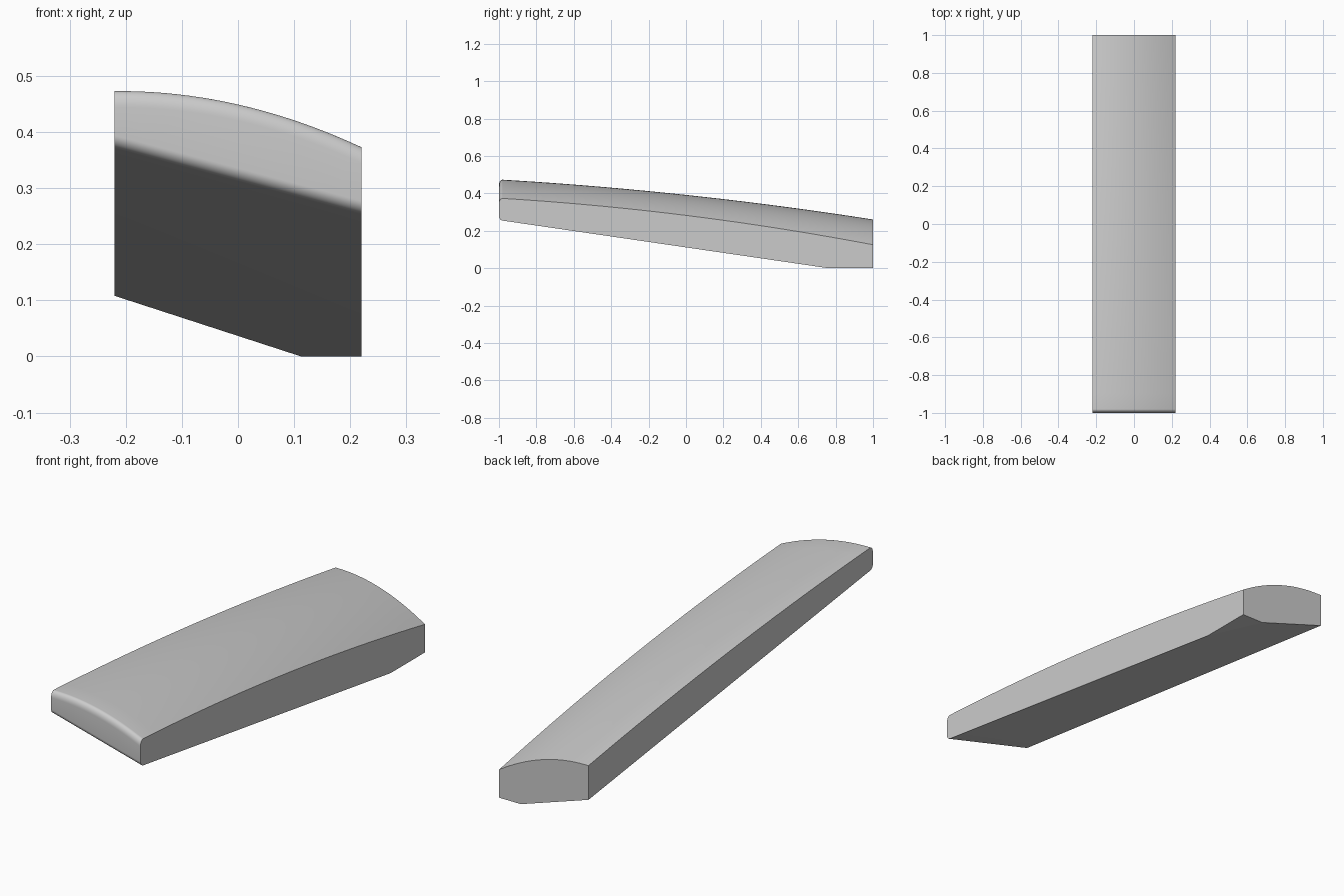
import bpy, bmesh, math

if "Cube" in bpy.data.objects:
    bpy.data.objects.remove(bpy.data.objects["Cube"])

HALF_W = 0.22
NX, NY, NF = 20, 24, 9   # steps across, along, and round the front edge


def bow(a, b, rise, t):
    """Straight run from a to b with a parabolic bulge."""
    return a + (b - a) * t + rise * 4 * t * (1 - t)


def top_z(s, t):
    left = bow(0.474, 0.26, 0.024, t)
    right = bow(0.374, 0.125, 0.0325, t)
    return bow(left, right, 0.026 + 0.01 * t, s)


def bottom_z(s, t):
    left = bow(0.374, 0.108, 0, t)
    right = bow(0.257, -0.035, 0, t)
    return bow(left, right, 0, s)


# Stations along the length: (y, top drop, bottom lift), rounded at the front
R_Y, R_TOP, R_BOT = 0.02, 0.03, 0.02
stations = []
for i in range(NF):
    a = math.pi / 2 * i / NF
    k = 1 - math.sin(a)
    stations.append((-1 + R_Y * (1 - math.cos(a)), R_TOP * k, R_BOT * k))
y0 = -1 + R_Y
stations += [(y0 + (1 - y0) * i / NY, 0, 0) for i in range(NY + 1)]

# Loft the cross-sections
bm = bmesh.new()
rings = []
for y, drop, lift in stations:
    t = (y + 1) / 2
    steps = [i / NX for i in range(NX + 1)]
    pts = [(s, top_z(s, t) - drop) for s in steps]
    pts += [(s, bottom_z(s, t) + lift) for s in reversed(steps)]
    rings.append([bm.verts.new(((2 * s - 1) * HALF_W, y, z)) for s, z in pts])

for r0, r1 in zip(rings, rings[1:]):
    for i in range(len(r0)):
        j = (i + 1) % len(r0)
        bm.faces.new((r0[i], r0[j], r1[j], r1[i]))
bm.faces.new(rings[0])
bm.faces.new(rings[-1])

# Flat cut where the underside meets the ground
cut = bmesh.ops.bisect_plane(
    bm, geom=bm.verts[:] + bm.edges[:] + bm.faces[:],
    plane_co=(0, 0, 0), plane_no=(0, 0, 1), clear_inner=True)
open_edges = [e for e in bm.edges if e.is_boundary]
bmesh.ops.holes_fill(bm, edges=open_edges, sides=0)
bmesh.ops.recalc_face_normals(bm, faces=bm.faces[:])

mesh = bpy.data.meshes.new("curved_slat")
bm.to_mesh(mesh)
bm.free()
slat = bpy.data.objects.new("curved_slat", mesh)
bpy.context.collection.objects.link(slat)
bpy.context.view_layer.objects.active = slat
slat.select_set(True)
bpy.ops.object.shade_smooth_by_angle(angle=math.radians(16))
